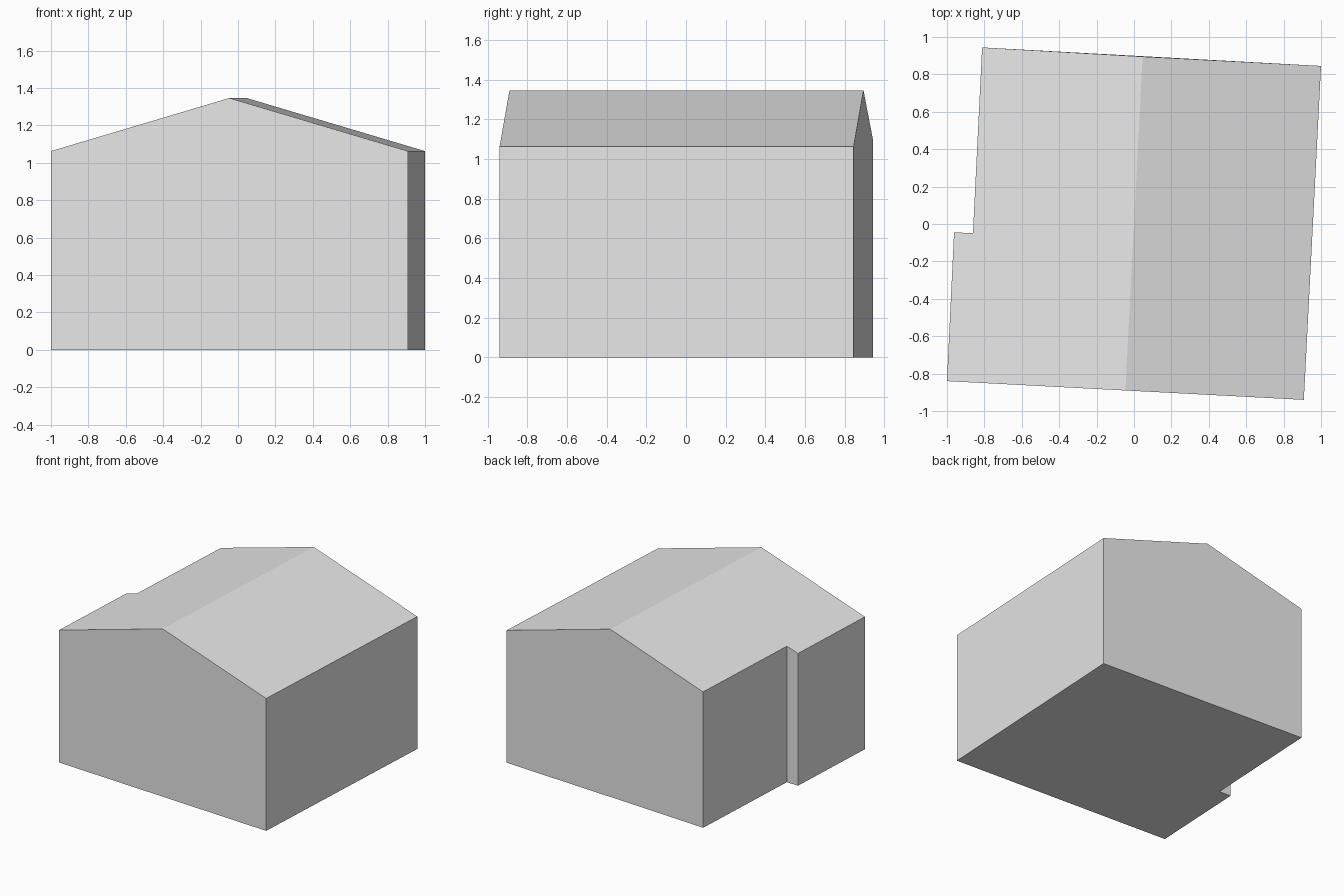
import bpy
import bmesh
from mathutils import Vector

cube = bpy.data.objects.get("Cube")
if cube:
    bpy.data.objects.remove(cube, do_unlink=True)

grey = bpy.data.materials.new("light_grey")
grey.use_nodes = True
grey.diffuse_color = (0.8, 0.8, 0.8, 1)
grey.node_tree.nodes["Principled BSDF"].inputs["Base Color"].default_value = (0.8, 0.8, 0.8, 1)

# Ridge line in plan, and the roof height that falls away from it
RIDGE_FRONT, RIDGE_BACK = Vector((-0.046, -0.89)), Vector((0.046, 0.895))
RIDGE_Z, EAVES_Z = 1.346, 1.062
along = (RIDGE_BACK - RIDGE_FRONT).normalized()
across = Vector((along.y, -along.x))
HALF_WIDTH = 0.956


def roof_height(p):
    distance = abs((Vector(p) - RIDGE_FRONT).dot(across))
    return RIDGE_Z - (RIDGE_Z - EAVES_Z) * distance / HALF_WIDTH


# Footprint, counter-clockwise, with the step in the right wall
front = [(-1, -0.84), RIDGE_FRONT, (0.908, -0.94)]
back = [(1, 0.845), RIDGE_BACK, (-0.812, 0.944)]
step = [(-0.861, -0.049), (-0.962, -0.045)]
plan = front + back + step
n = len(plan)

bm = bmesh.new()
low = [bm.verts.new((p[0], p[1], 0)) for p in plan]
high = [bm.verts.new((p[0], p[1], roof_height(p))) for p in plan]

# Floor and the two roof slopes
bm.faces.new(low[::-1])
bm.faces.new(high[1:5])
bm.faces.new(high[4:] + high[:2])

# Gable walls in one piece each, then the side walls and the step
for start in (0, 3):
    bm.faces.new(low[start:start + 3] + high[start:start + 3][::-1])
for i in (2, 5, 6, 7):
    j = (i + 1) % n
    bm.faces.new((low[i], low[j], high[j], high[i]))
bmesh.ops.recalc_face_normals(bm, faces=bm.faces)

mesh = bpy.data.meshes.new("gabled_building")
bm.to_mesh(mesh)
bm.free()
mesh.materials.append(grey)
building = bpy.data.objects.new("gabled_building", mesh)
bpy.context.collection.objects.link(building)
